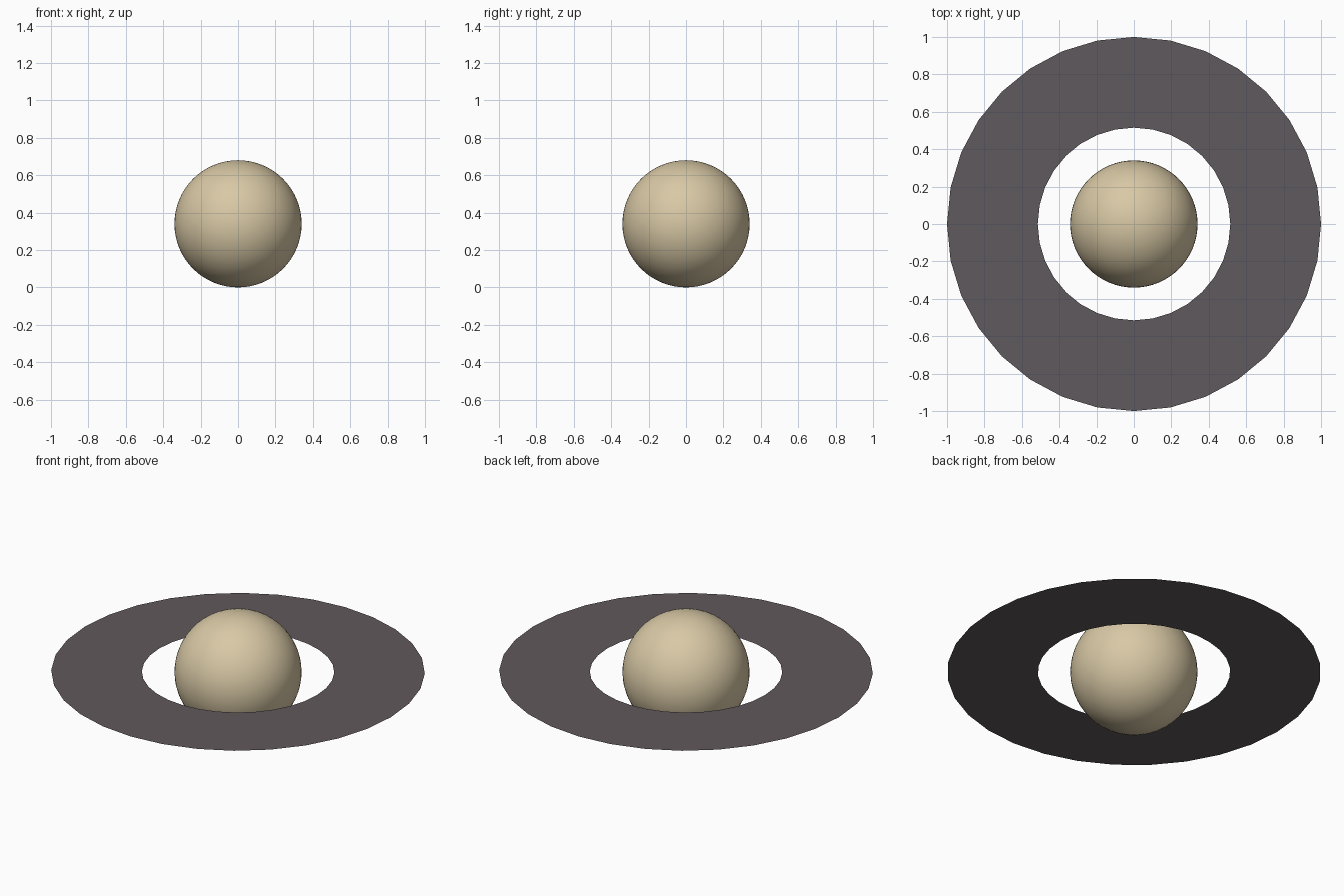
import bpy, bmesh, math

if "Cube" in bpy.data.objects:
    bpy.data.objects.remove(bpy.data.objects["Cube"])

R, RING_IN, RING_OUT, SIDES = 0.34, 0.515, 1.0, 32


def material(name, rgb):
    m = bpy.data.materials.new(name)
    m.diffuse_color = (*rgb, 1.0)
    m.use_nodes = True
    m.node_tree.nodes["Principled BSDF"].inputs["Base Color"].default_value = m.diffuse_color
    return m


def add_object(name, bm, mat, smooth):
    mesh = bpy.data.meshes.new(name)
    for f in bm.faces:
        f.smooth = smooth
    bm.to_mesh(mesh)
    bm.free()
    mesh.materials.append(mat)
    ob = bpy.data.objects.new(name, mesh)
    ob.location.z = R
    bpy.context.collection.objects.link(ob)
    return ob


# Globe resting on z = 0
bm = bmesh.new()
bmesh.ops.create_uvsphere(bm, u_segments=64, v_segments=32, radius=R)
add_object("globe", bm, material("warm sand", (0.686, 0.578, 0.376)), True)

# Flat paper-thin ring around the equator
bm = bmesh.new()
loops = []
for r in (RING_IN, RING_OUT):
    loops.append([bm.verts.new((r * math.cos(2 * math.pi * i / SIDES),
                                r * math.sin(2 * math.pi * i / SIDES), 0))
                  for i in range(SIDES)])
inner, outer = loops
for i in range(SIDES):
    j = (i + 1) % SIDES
    bm.faces.new((inner[i], outer[i], outer[j], inner[j]))
add_object("ring", bm, material("dusky grey", (0.117, 0.100, 0.109)), False)
